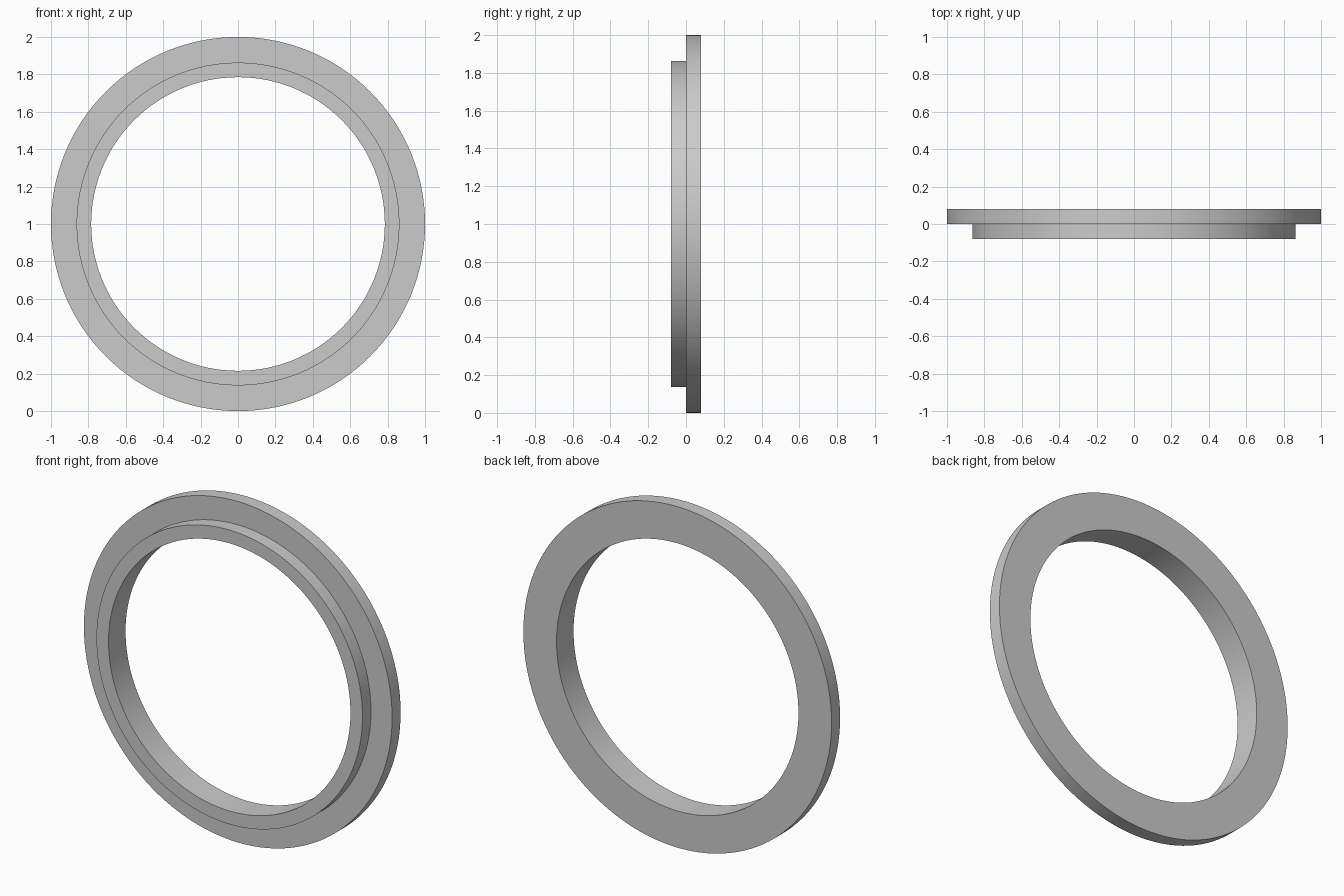
import bpy
import bmesh
import math
from mathutils import Matrix, Vector

cube = bpy.data.objects.get("Cube")
if cube:
    bpy.data.objects.remove(cube, do_unlink=True)

# Single grey finish
grey = bpy.data.materials.new("light_grey")
colour = (0.6, 0.6, 0.6, 1)
grey.diffuse_color = colour
grey.use_nodes = True
grey.node_tree.nodes["Principled BSDF"].inputs["Base Color"].default_value = colour

# Stepped cross-section as (radius, y): wide flange behind, narrow collar in front
BORE, COLLAR, FLANGE, HALF_DEPTH = 0.785, 0.863, 1.0, 0.079
SEGMENTS = 128
profile = [
    (BORE, -HALF_DEPTH), (COLLAR, -HALF_DEPTH), (COLLAR, 0),
    (FLANGE, 0), (FLANGE, HALF_DEPTH), (BORE, HALF_DEPTH),
]

# Revolve the section around the y axis
bm = bmesh.new()
verts = [bm.verts.new((r, y, 0)) for r, y in profile]
edges = [bm.edges.new((verts[i - 1], verts[i])) for i in range(len(verts))]
bmesh.ops.spin(bm, geom=verts + edges, cent=(0, 0, 0), axis=(0, 1, 0),
               angle=math.tau, steps=SEGMENTS, use_merge=False)
bmesh.ops.remove_doubles(bm, verts=bm.verts, dist=0.0001)
bmesh.ops.recalc_face_normals(bm, faces=bm.faces)
bmesh.ops.transform(bm, matrix=Matrix.Translation(Vector((0, 0, FLANGE))), verts=bm.verts)

mesh = bpy.data.meshes.new("stepped_ring")
bm.to_mesh(mesh)
bm.free()
mesh.materials.append(grey)
ring = bpy.data.objects.new("stepped_ring", mesh)
bpy.context.collection.objects.link(ring)

# Smooth round walls with crisp rims
bpy.ops.object.select_all(action="DESELECT")
ring.select_set(True)
bpy.context.view_layer.objects.active = ring
bpy.ops.object.shade_smooth_by_angle(angle=math.radians(30))
